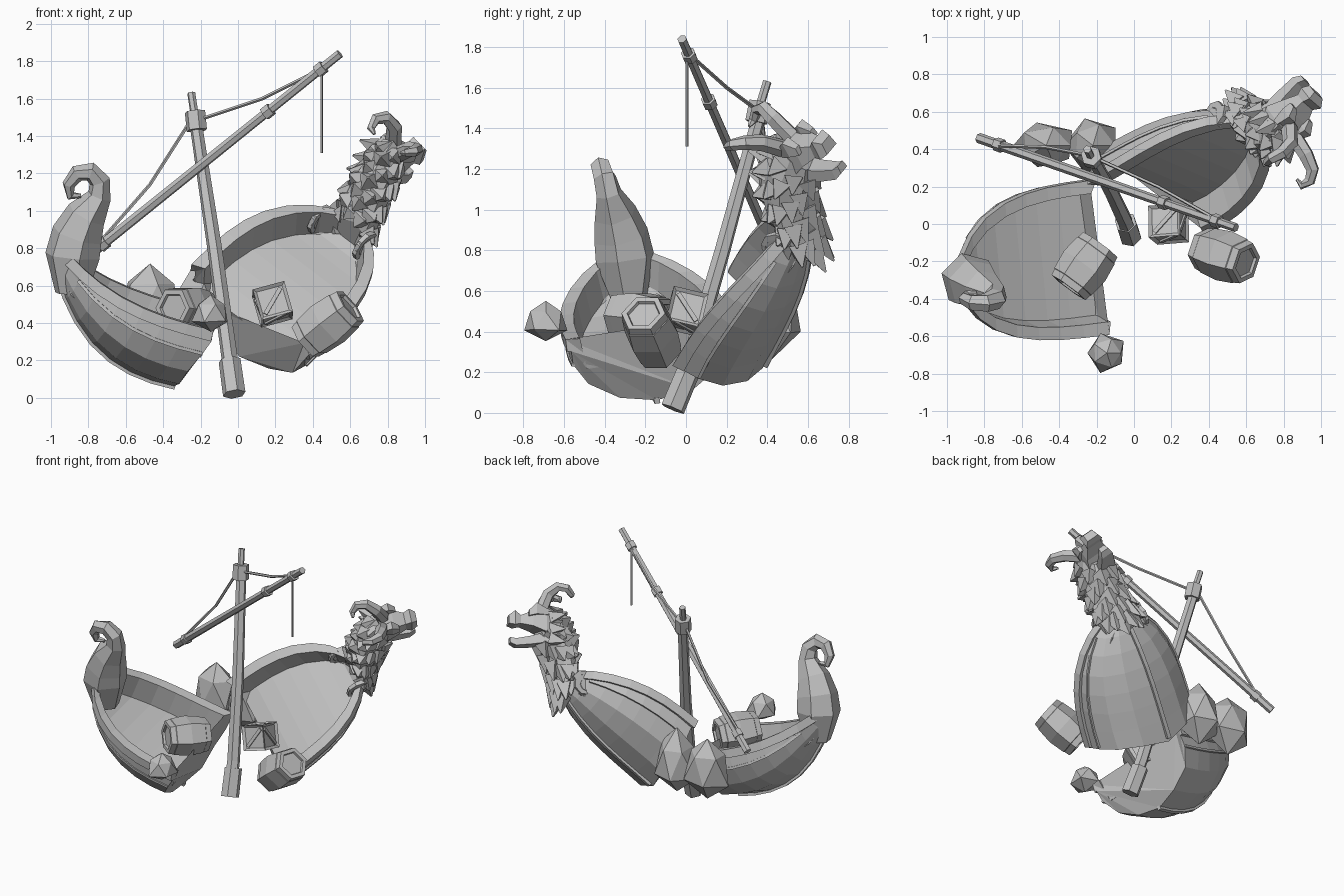
import bpy, bmesh, math, random
from mathutils import Vector as V, Matrix

random.seed(4)
old = bpy.data.objects.get("Cube")
if old:
    bpy.data.objects.remove(old)

grey = bpy.data.materials.new("weathered grey")
grey.use_nodes = True
grey.diffuse_color = (0.53, 0.53, 0.53, 1)
grey.node_tree.nodes["Principled BSDF"].inputs["Base Color"].default_value = (0.53, 0.53, 0.53, 1)


def finish(name, bm, matrix=None):
    if matrix:
        bm.transform(matrix)
    bmesh.ops.recalc_face_normals(bm, faces=bm.faces)
    mesh = bpy.data.meshes.new(name)
    bm.to_mesh(mesh)
    bm.free()
    mesh.materials.append(grey)
    ob = bpy.data.objects.new(name, mesh)
    bpy.context.scene.collection.objects.link(ob)
    return ob


def frame(origin, forward, side):
    f = V(forward).normalized()
    s = V(side)
    s = (s - f * s.dot(f)).normalized()
    u = f.cross(s)
    return Matrix.Translation(V(origin)) @ Matrix((f, s, u)).transposed().to_4x4()


def loft(bm, rings):
    rows = [[bm.verts.new(p) for p in ring] for ring in rings]
    n = len(rows[0])
    for a, b in zip(rows, rows[1:]):
        for i in range(n):
            j = (i + 1) % n
            bm.faces.new((a[i], a[j], b[j], b[i]))
    caps = [bm.faces.new(rows[0]), bm.faces.new(rows[-1])]
    bmesh.ops.triangulate(bm, faces=caps)


def tube(bm, points, radii, sides=6):
    pts = [V(p) for p in points]
    if not isinstance(radii, (list, tuple)):
        radii = [radii] * len(pts)
    rings, axis = [], None
    for i, p in enumerate(pts):
        t = (pts[min(i + 1, len(pts) - 1)] - pts[max(i - 1, 0)]).normalized()
        axis = t.orthogonal() if axis is None else axis - t * axis.dot(t)
        axis.normalize()
        other = t.cross(axis)
        turn = [2 * math.pi * k / sides for k in range(sides)]
        rings.append([p + (axis * math.cos(a) + other * math.sin(a)) * radii[i] for a in turn])
    loft(bm, rings)


def tube_part(name, points, radii, sides=6):
    bm = bmesh.new()
    tube(bm, points, radii, sides)
    return finish(name, bm)


# Half hulls: lofted section with gunwale, strakes, keel and sunken deck
def hull(name, centre, tip, side, sheer, rise):
    mat = frame(centre, V(tip) - V(centre), side)
    length = (V(tip) - V(centre)).length
    bm = bmesh.new()
    rings, keel = [], []
    for t in (0, .15, .3, .45, .6, .75, .87, .95, 1):
        w = max(.4 * (1 - t ** 3) ** .62, .07)
        d = .28 * (1 - t ** 2.5) + .12
        h = sheer * 4 * t * (1 - t) + rise * t ** 4
        inner = max(w - .05, w * .4)
        deck = -min(.17, d * .8)
        half = [(inner - .02, deck), (inner, 0), (w + .02, 0), (w + .02, -.06), (w, -.06),
                (w * .99, -.35 * d), (w * .82, -.66 * d), (w * .45, -.9 * d)]
        profile = half + [(0, -d)] + [(-a, b) for a, b in reversed(half)]
        jag = [random.uniform(-.03, .02) if t == 0 else 0 for _ in profile]
        rings.append([(t * length + j, a, b + h) for (a, b), j in zip(profile, jag)])
        keel.append((t * length, 0, h - d))
    loft(bm, rings)
    tube(bm, keel, .02, 4)
    # Raised strake along each flank
    for sgn in (1, -1):
        tube(bm, [(r[5][0], sgn * r[5][1], r[5][2]) for r in rings[:-2]], .012, 4)
    finish(name, bm, mat)


hull("stern_hull", (-.18, -.18, .425), (-.95, -.3, .745), (.12, -.75, -.13), -.04, .06)
hull("bow_hull", (.08, .085, .485), (.62, .55, .93), (-.62, .27, .47), .06, .04)

# Curled stern post growing out of the hull
tube_part("stern_curl",
          [(-.89, -.28, .56), (-.885, -.3, .76), (-.86, -.32, .87), (-.81, -.35, .98), (-.74, -.38, 1.08),
           (-.74, -.4, 1.16), (-.79, -.42, 1.21), (-.86, -.42, 1.2), (-.905, -.4, 1.14),
           (-.895, -.38, 1.08), (-.84, -.37, 1.08)],
          [.09, .15, .14, .11, .065, .058, .052, .045, .035, .026, .012])

# Figurehead neck, deeper than wide, with a spiky mane
bow_side, bow_up = V((-.756, .329, .573)), V((.158, -.753, .641))
neck = [(V(p), wide, deep) for p, wide, deep in (
    ((.6, .56, .85), .11, .14), ((.63, .53, .95), .135, .19), ((.68, .5, 1.06), .125, .195),
    ((.75, .5, 1.18), .115, .18), ((.81, .54, 1.29), .09, .13))]


def around(spot, angle, scale=1):
    c, wide, deep = spot
    return c + (bow_side * math.cos(angle) * wide + bow_up * math.sin(angle) * deep) * scale


bm = bmesh.new()
loft(bm, [[around(spot, math.pi * n / 4) for n in range(8)] for spot in neck])
finish("figurehead_neck", bm)
bm = bmesh.new()
for row, (spot, ahead) in enumerate(zip(neck, neck[1:])):
    back = (spot[0] - ahead[0]).normalized()
    for half in (0, .5):
        mid = (spot[0].lerp(ahead[0], half), (1 - half) * spot[1] + half * ahead[1],
               (1 - half) * spot[2] + half * ahead[2])
        if row + half < .5:
            continue
        for n in range(8):
            a = 2 * math.pi * (n + half) / 8
            base = around(mid, a, .8)
            tip = around(mid, a, 1.3) + back * .05
            tube(bm, [base, tip], [.065, .006], 4)
finish("neck_mane", bm)

# Figurehead head, open jaw and brows
head = frame((.8, .56, 1.27), (.7, .67, .12), bow_side)
bm = bmesh.new()


def block(sections, y=0):
    loft(bm, [[(x, y - w, lo), (x, y + w, lo), (x, y + w * .8, hi), (x, y - w * .8, hi)]
              for x, w, lo, hi in sections])


block([(-.12, .07, -.08, .07), (-.02, .1, -.06, .11), (.07, .085, -.02, .09),
       (.15, .055, 0, .06), (.19, .065, -.01, .09), (.23, .045, 0, .06)])
block([(-.06, .07, -.12, -.04), (.08, .055, -.14, -.08), (.18, .045, -.15, -.1), (.22, .03, -.13, -.09)])
for sgn in (1, -1):
    block([(-.03, .02, .06, .1), (.05, .035, .06, .14), (.1, .02, .05, .09)], sgn * .07)
    # Cheek fringe
    for z in (-.1, -.03, .05):
        tube(bm, [(-.06, sgn * .06, z), (-.14, sgn * .12, z * 1.3)], [.055, .006], 4)
finish("figurehead_head", bm, head)

# Curled horns
horn_radii = [.045, .042, .036, .03, .022, .008]
tube_part("left_horn", [(.83, .52, 1.36), (.835, .43, 1.45), (.79, .38, 1.5), (.735, .35, 1.49),
                        (.71, .33, 1.44), (.73, .31, 1.41)], horn_radii)
tube_part("right_horn", [(.85, .48, 1.3), (.92, .37, 1.33), (.955, .29, 1.33), (.94, .23, 1.32),
                         (.895, .205, 1.31), (.87, .24, 1.31)], horn_radii)

# Spiral ornaments on each side of the bow
for name, spot in (("left_spiral", (.43, .58, .95)), ("right_spiral", (.67, .45, .81))):
    bm = bmesh.new()
    path = [(math.cos(a * .7) * (.085 - a * .006), 0, math.sin(a * .7) * (.085 - a * .006)) for a in range(13)]
    tube(bm, path, [.022 - i * .001 for i in range(13)], 4)
    tube(bm, [(0, -.012, 0), (0, .012, 0)], .08, 8)
    finish(name, bm, frame(spot, (.646, .567, .506), bow_side))

# Mast with foot sleeve and collar
mast = [(-.02, -.07, .03), (-.05, .02, .25), (-.125, .18, .8), (-.225, .36, 1.46)]
tube_part("mast", mast, [.045, .044, .04, .034])
tube_part("mast_foot", [(-.02, -.065, .02), (-.045, .01, .2)], [.062, .06])
tube_part("mast_collar", [(-.22, .345, 1.43), (-.23, .365, 1.53)], .056)
tube_part("mast_tip", [(-.23, .36, 1.5), (-.25, .4, 1.63)], .022)

# Yard with its bands
low, high = V((-.83, .46, .735)), V((.545, -.02, 1.84))
tube_part("yard", [low, high], [.028, .024])
for i, s in enumerate((.08, .72, .925)):
    tube_part("yard_band_%d" % (i + 1), [low.lerp(high, s - .013), low.lerp(high, s + .013)], .037)

# Rigging
tube_part("lower_rope", [(-.74, .42, .83), (-.47, .41, 1.14), (-.26, .37, 1.47)], .01, 5)
tube_part("upper_rope", [(-.2, .35, 1.49), (.13, .2, 1.6), (.45, .02, 1.76)], .01, 5)
tube_part("hanging_rope", [(.447, .005, 1.76), (.447, .005, 1.31)], .007, 5)

# Barrels with raised rims
for name, a, b in (("deck_barrel", (-.35, -.34, .48), (-.18, -.11, .46)),
                   ("fallen_barrel", (.36, -.13, .3), (.6, -.21, .49))):
    a, b = V(a), V(b)
    steps = ((.05, .08), (0, .085), (0, .113), (.13, .12), (.14, .124), (.5, .137),
             (.86, .124), (.87, .12), (1, .113), (1, .085), (.95, .08))
    bm = bmesh.new()
    axis = (b - a).normalized()
    mat = frame(a, axis, axis.cross(V((0, 0, 1))))
    loft(bm, [[((b - a).length * s, r * math.cos(k * math.pi / 3), r * math.sin(k * math.pi / 3))
               for k in range(6)] for s, r in steps])
    finish(name, bm, mat)

# Crate with recessed panels and diagonal braces
bm = bmesh.new()
bmesh.ops.create_cube(bm, size=.175)
bmesh.ops.inset_individual(bm, faces=bm.faces[:], thickness=.024, depth=-.014)
for axis, angle in (("X", 0), ("X", 90), ("X", 180), ("X", 270), ("Y", 90), ("Y", -90)):
    turn = Matrix.Rotation(math.radians(angle), 4, axis) @ Matrix.Translation((0, 0, .078))
    turn = turn @ Matrix.Rotation(math.radians(45), 4, "Z") @ Matrix.Diagonal((.165, .022, .012, 1))
    bmesh.ops.create_cube(bm, size=1, matrix=turn)
place = Matrix.Translation((.185, 0, .5)) @ Matrix.Rotation(-.28, 4, "Y") @ Matrix.Rotation(-.22, 4, "X")
finish("crate", bm, place @ Matrix.Rotation(.08, 4, "Z"))

# Pointed rocks
for i, (spot, size) in enumerate((((-.145, -.69, .455), (.09, .09, .1)),
                                  ((-.47, .42, .51), (.15, .12, .22)),
                                  ((-.22, .42, .5), (.13, .14, .23)))):
    bm = bmesh.new()
    bmesh.ops.create_icosphere(bm, subdivisions=1, radius=1)
    for v in bm.verts:
        v.co *= random.uniform(.9, 1.12)
        v.co.xy *= 1.12 - .3 * v.co.z
    finish("rock_%d" % (i + 1), bm, Matrix.Translation(spot) @ Matrix.Diagonal((*size, 1)))
